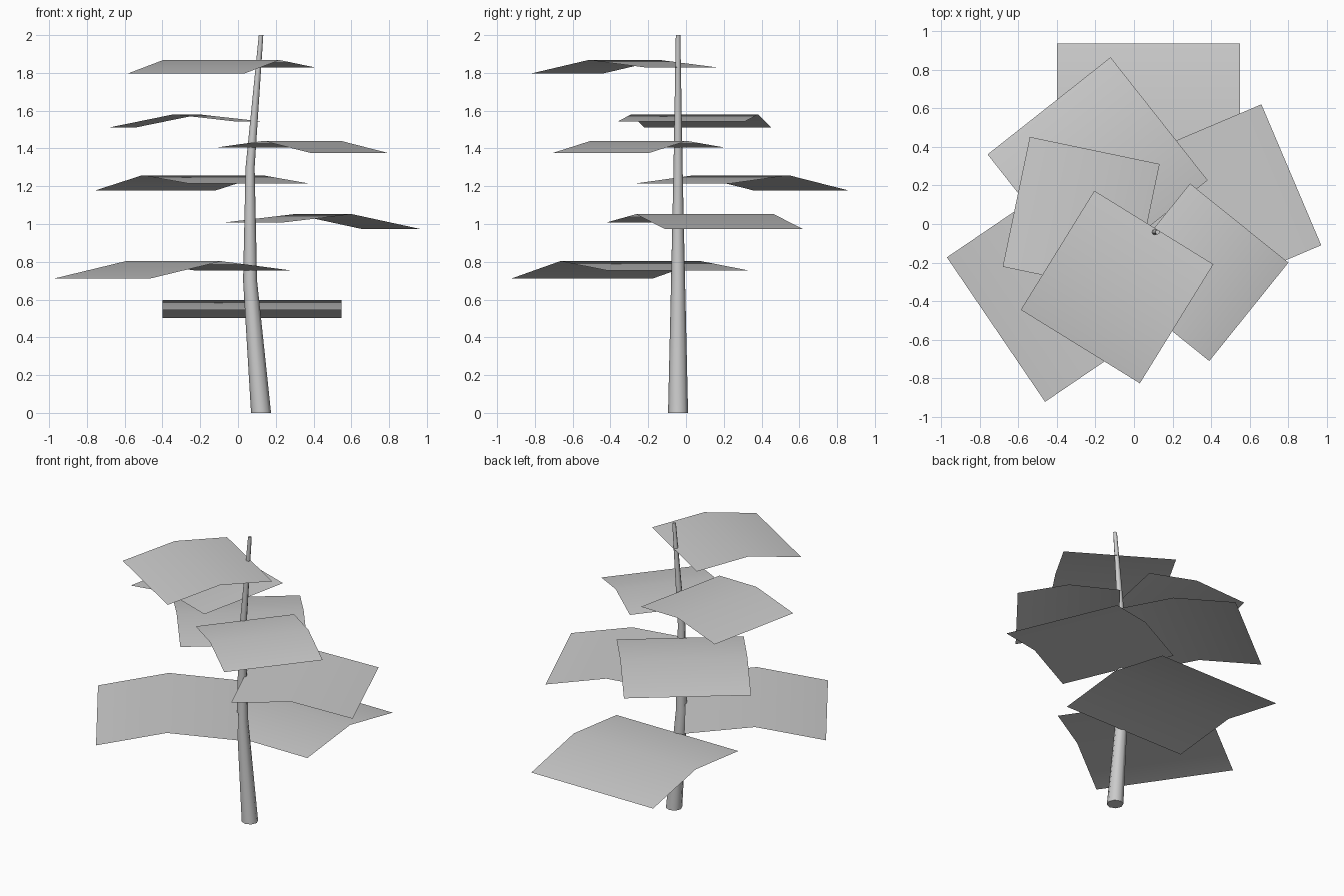
import bpy, bmesh
from math import cos, sin, pi, radians
from mathutils import Vector

if "Cube" in bpy.data.objects:
    bpy.data.objects.remove(bpy.data.objects["Cube"])


def finish(name, bm):
    me = bpy.data.meshes.new(name)
    bm.normal_update()
    bm.to_mesh(me)
    bm.free()
    ob = bpy.data.objects.new(name, me)
    bpy.context.collection.objects.link(ob)
    for p in me.polygons:
        p.use_smooth = len(p.vertices) == 4
    return ob


# Trunk: tapered, gently bowed tube (z, centre x, radius)
SIDES, TRUNK_Y = 8, -0.042
stations = [(0, .122, .053), (.70, .064, .037), (1.30, .064, .024), (2.0, .122, .012)]
bm = bmesh.new()
rings = []
for z, cx, r in stations:
    rings.append([bm.verts.new((cx + r * cos(2 * pi * i / SIDES),
                                TRUNK_Y + r * sin(2 * pi * i / SIDES), z))
                  for i in range(SIDES)])
for a, b in zip(rings, rings[1:]):
    for i in range(SIDES):
        j = (i + 1) % SIDES
        bm.faces.new((a[i], a[j], b[j], b[i]))
bm.faces.new(rings[0][::-1])
bm.faces.new(rings[-1])
finish("trunk", bm)


# Foliage cards: thin squares creased across the middle, inner edge on the trunk
def leaf(name, tip, angle, size, peak):
    out = Vector((cos(radians(angle)), sin(radians(angle)), 0))
    side = Vector((-out.y, out.x, 0))
    bm = bmesh.new()
    rows = []
    for back, drop in ((1, .055), (.5, 0), (0, .1)):
        mid = Vector((*tip, peak - drop * size)) - out * back * size
        rows.append([bm.verts.new(mid + side * s * size / 2) for s in (-1, 1)])
    for a, b in zip(rows, rows[1:]):
        bm.faces.new((a[0], b[0], b[1], a[1]))
    finish(name, bm)


# (middle of outer edge), heading, size, ridge height
leaves = [
    ((.075, .936), 90, .948, .598),
    ((-.715, -.547), 214.2, .905, .803),
    ((.815, .255), 23, .793, 1.052),
    ((-.440, .612), 128.3, .812, 1.258),
    ((.595, -.455), -38.8, .654, 1.440),
    ((-.610, .115), 168.2, .687, 1.580),
    ((-.278, -.635), 238.3, .725, 1.868),
]
for n, args in enumerate(leaves, 1):
    leaf(f"leaf_card_{n}", *args)
